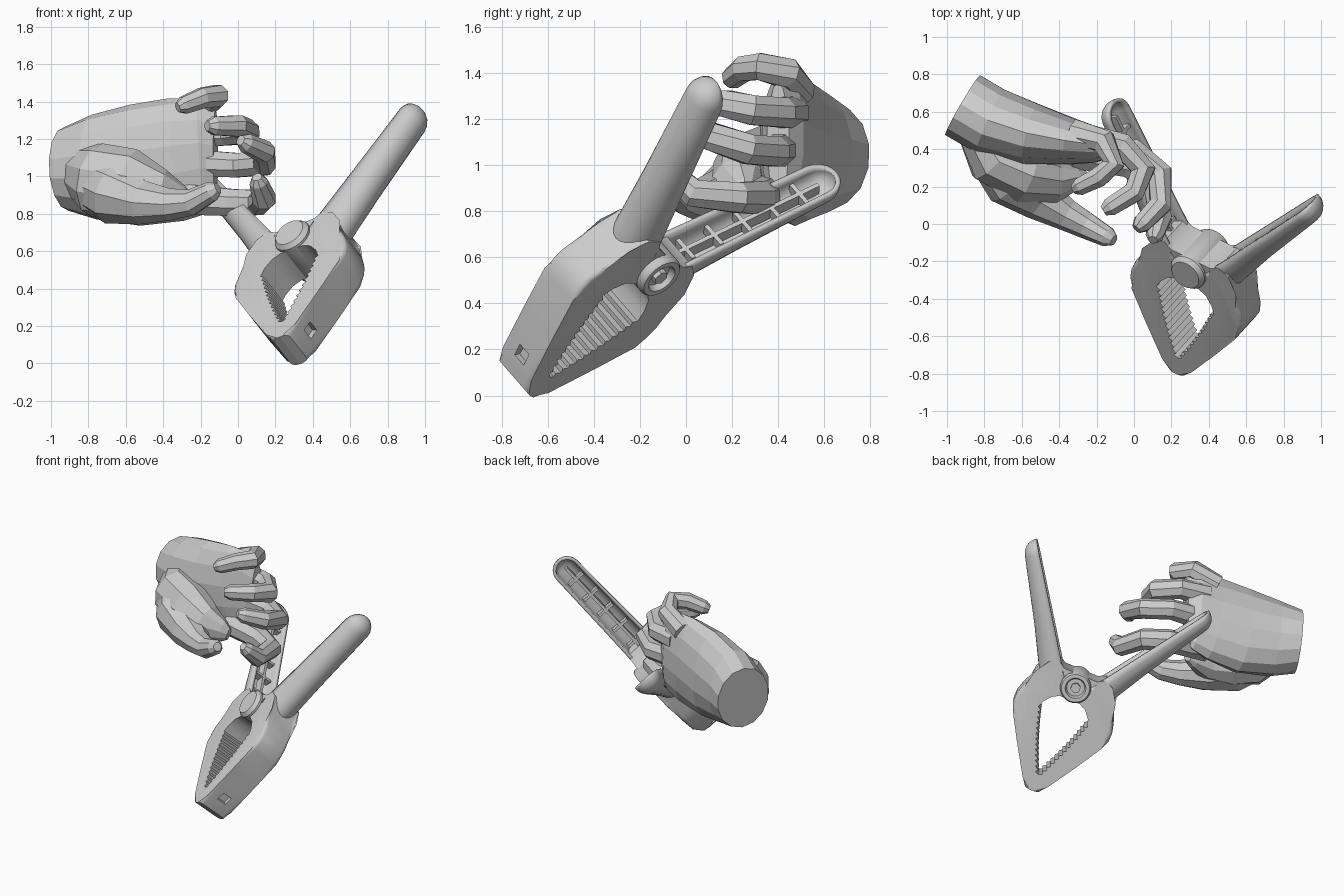
import bpy, bmesh, math
from mathutils import Vector, Matrix

if "Cube" in bpy.data.objects:
    bpy.data.objects.remove(bpy.data.objects["Cube"])

# clamp lies in a tilted plane: a = across, b = along the jaws, c = thickness
U = Vector((.854, -.415, .313)).normalized()
V = Vector((.095, .714, .694)).normalized()
N = U.cross(V)
CLAMP = Matrix((U, V, N)).transposed().to_4x4()
CLAMP.translation = (.28, -.725, .083)


def finish(name, bm, matrix=None, smooth=True):
    bmesh.ops.recalc_face_normals(bm, faces=bm.faces)
    me = bpy.data.meshes.new(name)
    bm.to_mesh(me)
    bm.free()
    ob = bpy.data.objects.new(name, me)
    bpy.context.collection.objects.link(ob)
    if matrix:
        ob.matrix_world = matrix
    if smooth:
        bpy.ops.object.select_all(action='DESELECT')
        ob.select_set(True)
        bpy.context.view_layer.objects.active = ob
        bpy.ops.object.shade_smooth_by_angle(angle=math.radians(35))
    return ob


def skin(bm, rings, closed=True):
    n = len(rings[0])
    for r0, r1 in zip(rings, rings[1:]):
        for i in range(n if closed else n - 1):
            j = (i + 1) % n
            bm.faces.new((r0[i], r0[j], r1[j], r1[i]))


def box(name, center, size, angle=0):
    bm = bmesh.new()
    m = (Matrix.Translation(center) @ Matrix.Rotation(angle, 4, 'Z')
         @ Matrix.Diagonal((*size, 1)))
    bmesh.ops.create_cube(bm, size=1, matrix=m)
    return finish(name, bm, CLAMP, False)


# jaw arm: outer outline, hub edge, toothed inner edge
OUTER = [(0, -.02), (.05, -.015), (.09, .04), (.22, .25), (.325, .43), (.35, .49),
         (.35, .55), (.33, .62), (.27, .74), (.255, .80)]
INNER = [(.235, .84), (.17, .87), (.12, .84), (.06, .84), (0, .84), (0, .65),
         (.07, .655), (.12, .63), (.16, .58)]


def jaw_arm(s, side):
    teeth = []
    for i in range(25):
        t = i / 24
        push = .02 if i % 2 else 0
        teeth.append((.18 - .155 * t + .01 * math.sin(math.pi * t) - push, .53 - .42 * t))
    pts = OUTER + INNER + teeth + [(0, .10)]
    bm = bmesh.new()
    lo = [bm.verts.new((s * a, b, -.11)) for a, b in pts]
    hi = [bm.verts.new((s * a, b, .11)) for a, b in pts]
    bm.faces.new(lo)
    bm.faces.new(hi)
    skin(bm, [lo, hi])
    rim = [bm.edges.get((r[i], r[i + 1])) for r in (lo, hi) for i in range(1, len(OUTER) - 1)]
    bmesh.ops.bevel(bm, geom=rim, offset=.025, segments=3, profile=.5, affect='EDGES')
    arm = finish(side + "_jaw_arm", bm, CLAMP)
    # small square socket near the tip
    cut = box(side + "_socket_cutter", (s * .115, .085, 0), (.06, .06, .07), -s * .52)
    cut.hide_render = True
    cut.hide_set(True)
    mod = arm.modifiers.new("socket", 'BOOLEAN')
    mod.object = cut
    mod.solver = 'EXACT'


# handle: half-round hollow shell with rounded end, open towards the other handle
def handle(s, side):
    d, o = Vector((.564, .826)), Vector((.826, -.564))
    base = Vector((.115, .81))
    stations = [(-.10, 1.0), (-.03, 1.06), (.08, 1.03), (.35, .98), (.82, .92)]
    stations += [(.82 + .095 * math.sin(t), .92 * math.cos(t)) for t in (.35, .7, 1.0, 1.25, 1.45)]
    bm = bmesh.new()
    rings = []
    for l, k in stations:
        depth = (.16 - .05 * min(max(l, 0) / .7, 1)) * k
        ring = []
        for i in range(15):
            t = math.pi * (i / 14 - .5)
            p = base + d * l + o * depth * max(math.cos(t), 0) ** .8
            ring.append(bm.verts.new((s * p.x, p.y, .105 * k * math.sin(t))))
        rings.append(ring)
    skin(bm, rings, False)
    bm.faces.new(rings[-1])
    ob = finish(side + "_handle", bm, CLAMP)
    mod = ob.modifiers.new("wall", 'SOLIDIFY')
    mod.thickness = .022
    # keep the wall on the inside of the shell
    out = Vector((s * o.x, o.y))
    far = max(ob.data.polygons, key=lambda f: f.center.xy.dot(out))
    mod.offset = -1 if far.normal.xy.dot(out) > 0 else 1
    # stiffening ribs inside the channel
    ang = math.atan2(d.y, s * d.x)
    c = base + d * .40 + o * .055
    box(side + "_long_rib", (s * c.x, c.y, 0), (.84, .06, .02), ang)
    for i in range(5):
        c = base + d * (.12 + .15 * i) + o * .05
        box(side + "_cross_rib", (s * c.x, c.y, 0), (.02, .05, .125), ang)


for s, side in ((1, "right"), (-1, "left")):
    jaw_arm(s, side)
    handle(s, side)

# pivot hub with recessed end
bm = bmesh.new()
rings = []
for r, c in [(.03, .15), (.085, .15), (.105, .125), (.105, -.135), (.095, -.15), (.07, -.15), (.06, -.12), (.01, -.12)]:
    rings.append([bm.verts.new((r * math.cos(k * math.pi / 12), .75 + r * math.sin(k * math.pi / 12), c))
                  for k in range(24)])
skin(bm, rings)
bm.faces.new(rings[0])
bm.faces.new(rings[-1])
finish("pivot_hub", bm, CLAMP)
bm = bmesh.new()
bmesh.ops.create_cone(bm, cap_ends=True, segments=6, radius1=.035, radius2=.035, depth=.05,
                      matrix=Matrix.Translation((0, .75, -.12)))
finish("pivot_nut", bm, CLAMP, False)


# faceted hand parts: tube through (x, y, z, side radius, vertical radius)
def limb(name, pts, sides=8, tip=True):
    pts = [(Vector(p[:3]), p[3], p[-1]) for p in pts]
    if tip:
        (p0, _, _), (p1, ra, rb) = pts[-2:]
        pts.append((p1 + (p1 - p0).normalized() * ra * .75, ra * .55, rb * .55))
    bm = bmesh.new()
    rings = []
    for i, (p, ra, rb) in enumerate(pts):
        a, b = pts[max(i - 1, 0)][0], pts[min(i + 1, len(pts) - 1)][0]
        t = ((p - a).normalized() + (b - p).normalized()).normalized()
        x = Vector((0, 0, 1)).cross(t).normalized()
        y = t.cross(x)
        rings.append([bm.verts.new(p + x * ra * math.cos(q) + y * rb * math.sin(q))
                      for q in [2 * math.pi * (k + .5) / sides for k in range(sides)]])
    skin(bm, rings)
    bm.faces.new(rings[0])
    bm.faces.new(rings[-1])
    return finish(name, bm, None, False)


hand = limb("hand", [(-.915, .635, 1.04, .19, .225), (-.77, .55, 1.05, .19, .28), (-.55, .48, 1.06, .17, .325),
                     (-.33, .44, 1.09, .125, .33), (-.19, .42, 1.11, .095, .31), (-.12, .40, 1.11, .05, .25)], 14, False)
parts = [
    limb("thumb_base", [(-.83, .50, 1.02, .12, .15), (-.75, .36, .98, .16, .2), (-.58, .27, .95, .165, .2),
                        (-.42, .23, .90, .125, .14), (-.30, .25, .87, .06, .08)], 10),
    limb("thumb", [(-.78, .40, .97, .13, .15), (-.66, .24, .91, .155, .17), (-.50, .14, .86, .125, .12),
                   (-.36, .05, .85, .088), (-.25, -.01, .86, .072), (-.14, -.07, .92, .055)], 9),
    limb("index_finger", [(-.32, .38, .88, .09), (-.03, .32, .86, .078), (.11, .23, .86, .072),
                          (.14, .03, .88, .066), (.11, -.06, .97, .05)]),
    limb("middle_finger", [(-.25, .42, 1.07, .08), (0, .39, 1.06, .07), (.14, .27, 1.07, .07),
                           (.14, .10, 1.13, .064), (.04, .0, 1.18, .053)]),
    limb("ring_finger", [(-.25, .46, 1.23, .08), (-.06, .42, 1.23, .07), (.05, .29, 1.24, .07),
                         (.0, .17, 1.27, .062), (-.13, .09, 1.27, .053)]),
    limb("little_finger", [(-.32, .49, 1.32, .075), (-.16, .44, 1.40, .07), (-.11, .32, 1.43, .063),
                           (-.19, .25, 1.42, .058), (-.29, .20, 1.38, .05)])]
# fuse the hand into one skin
for p in parts:
    mod = hand.modifiers.new(p.name, 'BOOLEAN')
    mod.operation = 'UNION'
    mod.solver = 'EXACT'
    mod.object = p
fused = hand.evaluated_get(bpy.context.evaluated_depsgraph_get())
mesh = bpy.data.meshes.new_from_object(fused)
hand.modifiers.clear()
hand.data = mesh
for p in parts:
    bpy.data.objects.remove(p)
